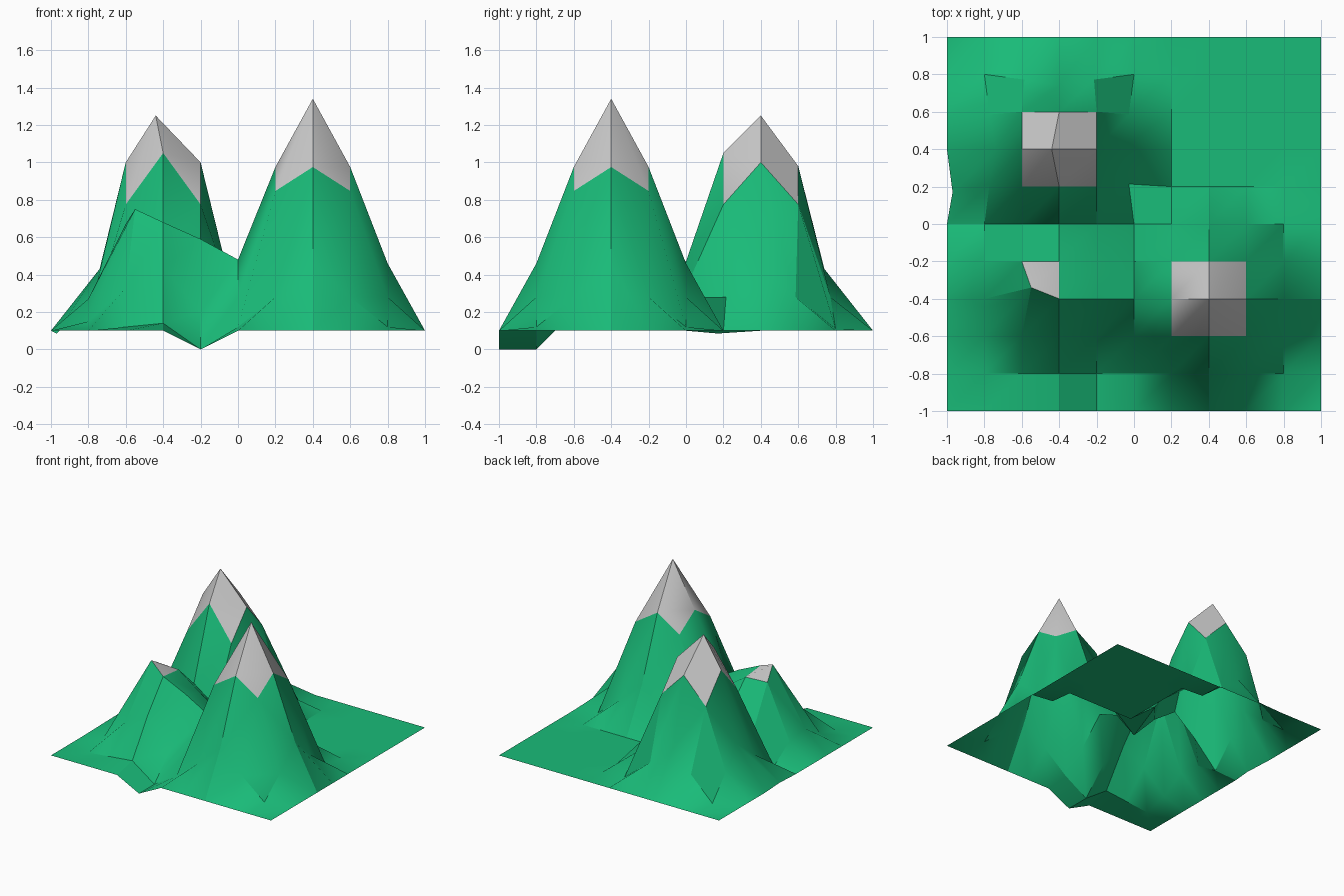
import bpy, bmesh

if "Cube" in bpy.data.objects:
    bpy.data.objects.remove(bpy.data.objects["Cube"])

STEP = 0.2
BASE = 0.1

# One open sheet, ten by ten square cells
bm = bmesh.new()
bmesh.ops.create_grid(bm, x_segments=10, y_segments=10, size=1.0)
bm.verts.ensure_lookup_table()
cell = {}
for v in bm.verts:
    v.co.z = BASE
    cell[(round(v.co.x / STEP), round(v.co.y / STEP))] = v


def raise_peak(ci, cj, rings, pull=None):
    """Lift vertices by squared cell distance; optionally draw rings inward."""
    for (i, j), v in cell.items():
        d2 = (i - ci) ** 2 + (j - cj) ** 2
        if d2 in rings:
            v.co.z = max(v.co.z, rings[d2])
        if pull and d2 in pull and j > 0:
            v.co.x += (ci - i) * STEP * pull[d2]
            v.co.y += (cj - j) * STEP * pull[d2]


# Two tall mountains
raise_peak(2, -2, {0: 1.34, 1: 0.975, 2: 0.847, 4: 0.46, 5: 0.28, 8: 0.12})
raise_peak(-2, 2, {0: 1.25, 1: 1.0, 2: 0.775, 4: 0.43, 5: 0.28, 8: 0.11},
           pull={4: 0.15, 5: 0.07})

# Low ridge, saddle and front gully, by cell index
heights = {
    (-3, -2): 0.75, (-2, -2): 0.68, (-1, -2): 0.59, (0, -2): 0.48,
    (-3, -1): 0.67, (-2, -1): 0.66, (-1, -1): 0.52, (0, -1): 0.38,
    (-4, -2): 0.27, (-4, -1): 0.24, (-4, -3): 0.15,
    (-3, -3): 0.33, (-2, -3): 0.44, (-1, -3): 0.20,
    (-2, -4): 0.14, (-3, -4): 0.12, (-1, -4): 0.0, (-1, -5): 0.0,
    (-3, 0): 0.31, (-2, 0): 0.47, (-1, 0): 0.33, (-2, 1): 1.05, (-2, 3): 0.98,
    (-5, 1): 0.085,
}
for key, z in heights.items():
    cell[key].co.z = z

# Vertices shifted sideways
for key, xy in {(-2, 2): (-0.44, 0.4), (-3, -2): (-0.55, -0.34),
                (-5, 1): (-0.97, 0.17)}.items():
    cell[key].co.xy = xy

# Snow caps
snow_cells = {(-3, -2)}
for ci, cj in ((2, -2), (-2, 2)):
    snow_cells |= {(ci + a, cj + b) for a in (-1, 0) for b in (-1, 0)}
for i, j in snow_cells:
    corners = {cell[(i + a, j + b)] for a in (0, 1) for b in (0, 1)}
    for f in bm.faces:
        if set(f.verts) == corners:
            f.material_index = 1

mesh = bpy.data.meshes.new("mountain_terrain")
bm.to_mesh(mesh)
bm.free()
for name, color in (("grass_green", (0.01, 0.5, 0.19, 1)),
                    ("snow", (0.8, 0.8, 0.8, 1))):
    mat = bpy.data.materials.new(name)
    mat.diffuse_color = color
    mat.use_nodes = True
    mat.node_tree.nodes["Principled BSDF"].inputs["Base Color"].default_value = mat.diffuse_color
    mesh.materials.append(mat)

terrain = bpy.data.objects.new("mountain_terrain", mesh)
bpy.context.collection.objects.link(terrain)
bpy.context.view_layer.objects.active = terrain
terrain.select_set(True)
bpy.ops.object.shade_smooth_by_angle(angle=0.52)
